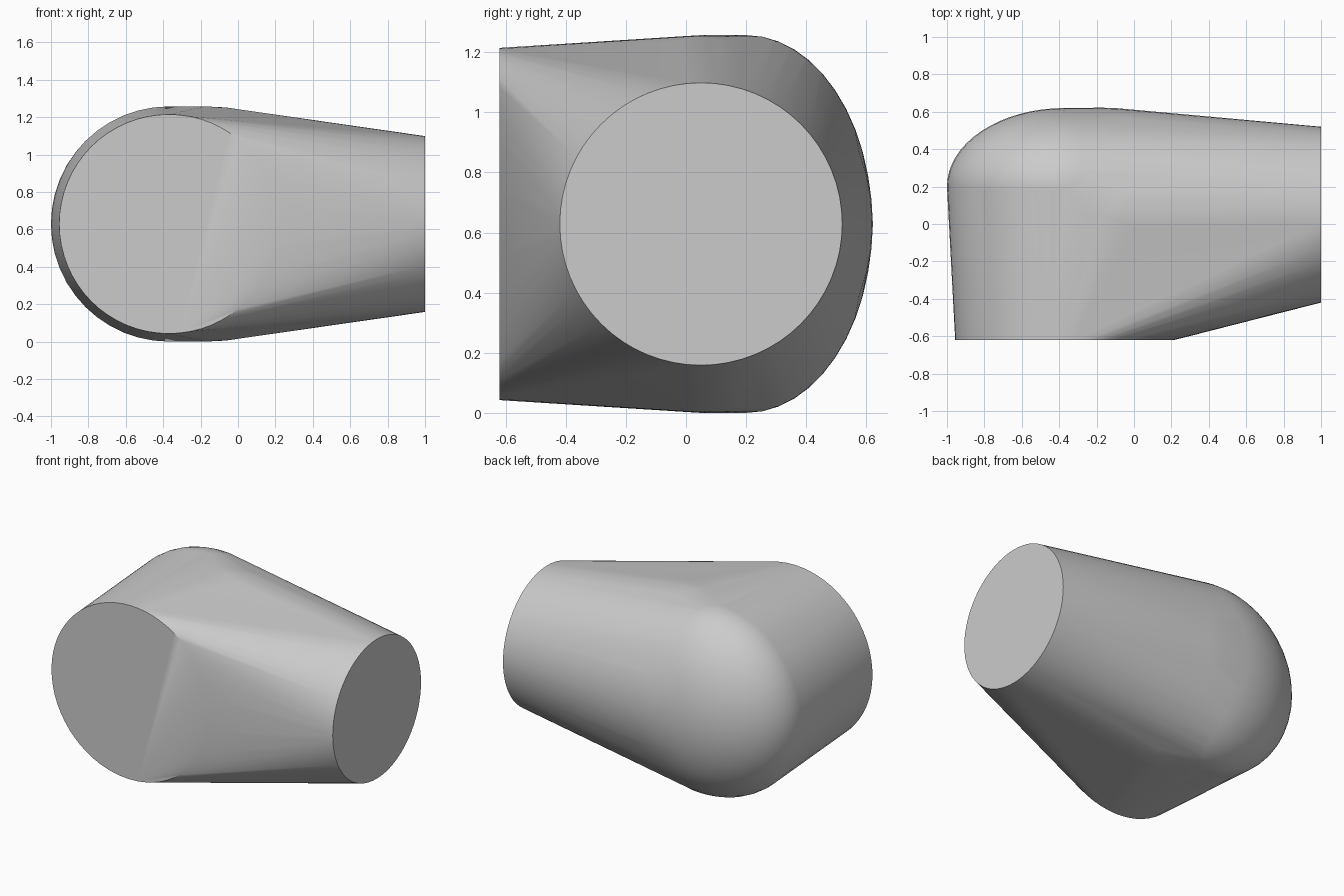
import bpy, bmesh, math
from mathutils import Vector

cube = bpy.data.objects.get("Cube")
if cube:
    bpy.data.objects.remove(cube, do_unlink=True)

MID = 0.6285  # height of the joint's centre plane
SIDES = 64

bm = bmesh.new()


def add_disc(centre, radius, axis_a, axis_b):
    """Rim points of one flat end."""
    for i in range(SIDES):
        t = math.tau * i / SIDES
        bm.verts.new(Vector(centre) + radius * (math.cos(t) * axis_a + math.sin(t) * axis_b))


def add_ellipsoid(centre, radii, rings=24):
    """Points of a rounded bulge, poles along z."""
    for j in range(rings + 1):
        p = math.pi * j / rings
        count = 1 if j in (0, rings) else SIDES
        for i in range(count):
            t = math.tau * i / SIDES
            d = (math.sin(p) * math.cos(t), math.sin(p) * math.sin(t), math.cos(p))
            bm.verts.new([c + r * k for c, r, k in zip(centre, radii, d)])


X, Y, Z = Vector((1, 0, 0)), Vector((0, 1, 0)), Vector((0, 0, 1))

# Flat ends of the two arms
add_disc((-0.37, -0.62, MID), 0.586, X, Z)
add_disc((1.0, 0.05, MID), 0.47, Y, Z)

# Rounded heads where the arms meet
add_ellipsoid((-0.37, 0.2, MID), (0.63, 0.42, MID))
add_ellipsoid((-0.17, 0.05, MID), (0.8, 0.572, MID))

# Wrap everything in one convex skin
hull = bmesh.ops.convex_hull(bm, input=bm.verts[:], use_existing_faces=False)
loose = [v for v in bm.verts if not v.link_faces]
bmesh.ops.delete(bm, geom=loose, context='VERTS')
bmesh.ops.recalc_face_normals(bm, faces=bm.faces[:])

mesh = bpy.data.meshes.new("elbow_joint")
bm.to_mesh(mesh)
bm.free()
joint = bpy.data.objects.new("elbow_joint", mesh)
bpy.context.scene.collection.objects.link(joint)

# Single grey finish
grey = bpy.data.materials.new("light grey")
grey.use_nodes = True
colour = (0.6, 0.6, 0.6, 1.0)
grey.diffuse_color = colour
grey.node_tree.nodes["Principled BSDF"].inputs["Base Color"].default_value = colour
mesh.materials.append(grey)

# Smooth skin with crisp end rims
bpy.ops.object.select_all(action='DESELECT')
joint.select_set(True)
bpy.context.view_layer.objects.active = joint
bpy.ops.object.shade_smooth_by_angle(angle=math.radians(30))
